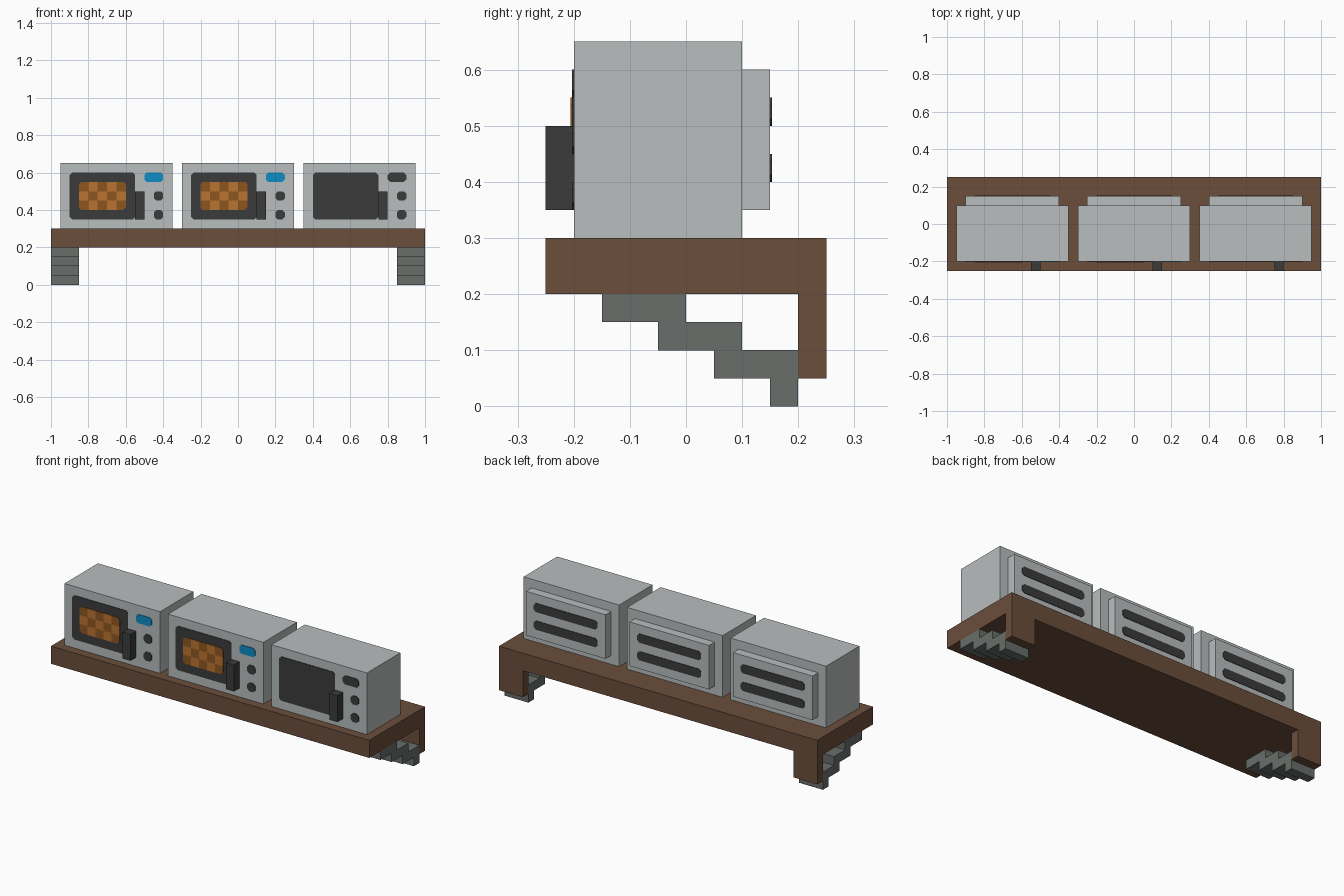
import bpy, bmesh
from mathutils import Vector

cube = bpy.data.objects.get("Cube")
if cube:
    bpy.data.objects.remove(cube, do_unlink=True)


def lin(c):
    c /= 255
    return c / 12.92 if c <= 0.04045 else ((c + 0.055) / 1.055) ** 2.4


def material(name, r, g, b):
    m = bpy.data.materials.new(name)
    m.use_nodes = True
    col = (lin(r), lin(g), lin(b), 1)
    m.diffuse_color = col
    bsdf = next(n for n in m.node_tree.nodes if n.type == 'BSDF_PRINCIPLED')
    bsdf.inputs["Base Color"].default_value = col
    bsdf.inputs["Roughness"].default_value = 0.8
    return m


CASING = material("light grey casing", 184, 189, 189)
WOOD = material("brown wood", 107, 78, 59)
METAL = material("grey bracket metal", 104, 110, 106)
DARK = material("charcoal", 59, 59, 59)
BLUE = material("blue display", 14, 140, 196)
GLOW_DARK = material("dark amber", 141, 86, 32)
GLOW_LIGHT = material("light amber", 187, 115, 48)


def finish(name, bm, mats):
    me = bpy.data.meshes.new(name)
    bm.to_mesh(me)
    bm.free()
    for m in mats:
        me.materials.append(m)
    ob = bpy.data.objects.new(name, me)
    bpy.context.collection.objects.link(ob)
    return ob


def box(name, x, y, z, mat):
    """Box from (min, max) pairs."""
    bm = bmesh.new()
    bmesh.ops.create_cube(bm, size=1)
    for v in bm.verts:
        v.co = Vector([lo + (hi - lo) * (c + 0.5)
                       for (lo, hi), c in zip((x, y, z), v.co)])
    return finish(name, bm, [mat])


def plate(name, x, z, y, mats, front=True, nx=1, nz=1, cut=0.0125):
    """Thin plate with clipped corners, tiled in alternating materials."""
    bm = bmesh.new()
    dx, dz = (x[1] - x[0]) / nx, (z[1] - z[0]) / nz
    for i in range(nx):
        for k in range(nz):
            pts = []
            ring = [(i, k), (i + 1, k), (i + 1, k + 1), (i, k + 1)]
            for n, (a, b) in enumerate(ring):
                p = Vector((x[0] + a * dx, y, z[0] + b * dz))
                if a in (0, nx) and b in (0, nz):      # outer corner
                    for s in (-1, 1):
                        c, d = ring[(n + s) % 4]
                        pts.append(p + Vector((c - a, 0, d - b)) * cut)
                else:
                    pts.append(p)
            if not front:
                pts.reverse()
            face = bm.faces.new([bm.verts.new(p) for p in pts])
            face.material_index = (i + k) % len(mats)
    bmesh.ops.remove_doubles(bm, verts=bm.verts[:], dist=1e-5)
    ob = finish(name, bm, mats)
    mod = ob.modifiers.new("thickness", 'SOLIDIFY')
    mod.thickness = 0.003
    mod.offset = -1
    return ob


# Shelf board
box("shelf_board", (-1, 1), (-0.25, 0.25), (0.2, 0.3), WOOD)

# Stepped bracket outline in (y, z)
STEPS = [(-.15, .2), (-.15, .15), (-.05, .15), (-.05, .1), (.05, .1),
         (.05, .05), (.15, .05), (.15, 0), (.2, 0), (.2, .1),
         (.1, .1), (.1, .15), (0, .15), (0, .2)]

# Back posts and stepped brackets at both ends
for side, sx in (("right", -1), ("left", 1)):
    xs = sorted((sx * 0.85, sx * 1.0))
    box(side + "_back_post", xs, (0.2, 0.25), (0.05, 0.2), WOOD)
    bm = bmesh.new()
    base = bm.faces.new([bm.verts.new((xs[0], y, z)) for y, z in STEPS])
    cap = [bm.verts.new((xs[1], y, z)) for y, z in STEPS]
    bm.faces.new(cap[::-1])
    rim = base.verts[:]
    for i in range(len(rim)):
        j = (i + 1) % len(rim)
        bm.faces.new((rim[j], rim[i], cap[i], cap[j]))
    bmesh.ops.recalc_face_normals(bm, faces=bm.faces[:])
    finish(side + "_stepped_bracket", bm, [METAL])


def microwave(side, x0, lit):
    def span(a, b):
        return (x0 + a, x0 + b)
    n = side + "_microwave_"
    # Casing, rear housing and door handle
    box(n + "casing", span(0, 0.6), (-0.2, 0.1), (0.3, 0.65), CASING)
    box(n + "rear_housing", span(0.05, 0.55), (0.1, 0.15), (0.35, 0.6), CASING)
    box(n + "handle", span(0.4, 0.45), (-0.25, -0.2), (0.35, 0.5), DARK)
    # Door window, with a glowing checkered interior when switched on
    plate(n + "window", span(0.05, 0.4), (0.35, 0.6), -0.203, [DARK])
    if lit:
        plate(n + "glow", span(0.1, 0.35), (0.4, 0.55), -0.206,
              [GLOW_DARK, GLOW_LIGHT], nx=5, nz=3)
    # Display and buttons
    plate(n + "display", span(0.45, 0.55), (0.55, 0.6), -0.203,
          [BLUE if lit else DARK])
    for label, z in (("upper", 0.45), ("lower", 0.35)):
        plate(n + label + "_button", span(0.5, 0.55), (z, z + 0.05),
              -0.203, [DARK])
    # Rear vent slots
    for label, z in (("upper", 0.5), ("lower", 0.4)):
        plate(n + label + "_vent", span(0.1, 0.5), (z, z + 0.05),
              0.153, [DARK], front=False)


microwave("right", -0.95, True)
microwave("middle", -0.3, True)
microwave("left", 0.35, False)
